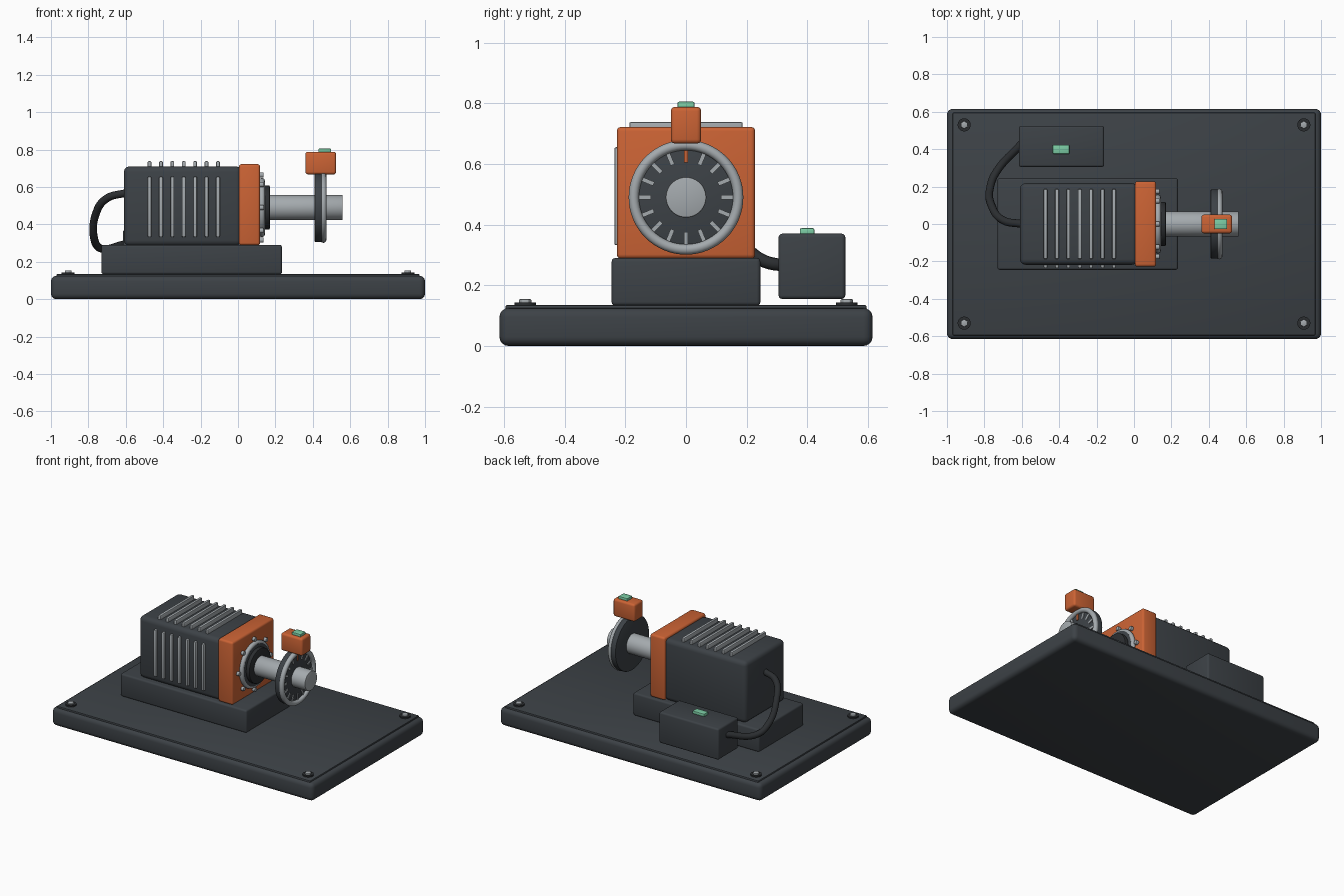
import bpy
from math import pi, sin, cos, radians
from mathutils import Matrix, Vector

cube = bpy.data.objects.get("Cube")
if cube:
    bpy.data.objects.remove(cube, do_unlink=True)


def material(name, *rgb):
    m = bpy.data.materials.new(name)
    m.use_nodes = True
    m.diffuse_color = (*rgb, 1)
    m.node_tree.nodes["Principled BSDF"].inputs["Base Color"].default_value = (*rgb, 1)
    return m


charcoal = material("charcoal paint", 0.046, 0.054, 0.062)
rubber = material("black rubber", 0.024, 0.027, 0.030)
orange = material("orange paint", 0.60, 0.125, 0.035)
steel = material("light steel", 0.37, 0.40, 0.42)
green = material("green lamp", 0.20, 0.60, 0.37)

AXIS_Z = 0.49          # height of the shaft axis


def finish(obj, name, mat, bevel=0.0, segments=3):
    obj.name = name
    obj.data.materials.append(mat)
    if bevel:
        mod = obj.modifiers.new("Bevel", 'BEVEL')
        mod.width, mod.segments = bevel, segments
        bpy.ops.object.modifier_apply(modifier=mod.name)
    bpy.ops.object.shade_smooth_by_angle(angle=radians(35))
    return obj


def box(name, x, y, z, mat, bevel=0.0, segments=3):
    """Box from (min, max) pairs along each axis."""
    bpy.ops.mesh.primitive_cube_add(size=1)
    obj = bpy.context.object
    size = [b - a for a, b in (x, y, z)]
    centre = [(a + b) / 2 for a, b in (x, y, z)]
    obj.data.transform(Matrix.Translation(centre) @ Matrix.Diagonal((*size, 1)))
    return finish(obj, name, mat, bevel, segments)


def disc_x(name, x0, x1, r, mat, y=0, z=AXIS_Z, sides=48, bevel=0.0):
    """Cylinder running along x."""
    bpy.ops.mesh.primitive_cylinder_add(vertices=sides, radius=r, depth=x1 - x0,
                                        location=((x0 + x1) / 2, y, z), rotation=(0, pi / 2, 0))
    return finish(bpy.context.object, name, mat, bevel, 2)


def disc_z(name, x, y, z0, z1, r, mat, sides=24, bevel=0.0):
    bpy.ops.mesh.primitive_cylinder_add(vertices=sides, radius=r, depth=z1 - z0,
                                        location=(x, y, (z0 + z1) / 2))
    return finish(bpy.context.object, name, mat, bevel, 2)


def ring_x(name, x, r, minor, mat):
    bpy.ops.mesh.primitive_torus_add(major_radius=r, minor_radius=minor, major_segments=64,
                                     minor_segments=12, location=(x, 0, AXIS_Z),
                                     rotation=(0, pi / 2, 0))
    return finish(bpy.context.object, name, mat)


# Base with raised deck and corner bolts
box("base", (-1, 1), (-0.615, 0.615), (0, 0.125), charcoal, 0.03, 4)
box("base_deck", (-0.97, 0.97), (-0.595, 0.595), (0.11, 0.135), charcoal, 0.006, 2)
for x in (-0.908, 0.908):
    for y in (-0.53, 0.53):
        disc_z("corner_washer", x, y, 0.13, 0.144, 0.035, rubber)
        disc_z("corner_bolt", x, y, 0.14, 0.154, 0.021, steel, 6, 0.003)

# Motor housing
box("pedestal", (-0.73, 0.235), (-0.245, 0.245), (0.133, 0.29), charcoal, 0.012)
box("motor_body", (-0.61, 0.02), (-0.218, 0.218), (0.285, 0.71), charcoal, 0.03)
box("front_plate", (0.005, 0.118), (-0.228, 0.228), (0.288, 0.722), orange, 0.014)

# Cooling fins on the top and the front side
for i in range(7):
    x = -0.473 + i * 0.061
    span = (x - 0.01, x + 0.01)
    box("top_fin", span, (-0.187, 0.187), (0.69, 0.738), steel, 0.006, 2)
    box("side_fin", span, (-0.236, -0.2), (0.332, 0.655), steel, 0.006, 2)

# Bearing flange with a circle of bolts
ring_x("flange_ring", 0.128, 0.142, 0.016, steel)
disc_x("flange_disc", 0.11, 0.145, 0.142, charcoal, bevel=0.004)
disc_x("bearing_collar", 0.14, 0.17, 0.118, rubber, bevel=0.006)
for i in range(8):
    a = i * pi / 4
    disc_x("flange_bolt", 0.112, 0.137, 0.014, steel,
           0.174 * sin(a), AXIS_Z + 0.174 * cos(a), 12, 0.003)

# Shaft and encoder wheel
disc_x("shaft", 0.16, 0.56, 0.067, steel, bevel=0.005)
disc_x("encoder_wheel", 0.41, 0.455, 0.185, charcoal, bevel=0.005)
ring_x("wheel_rim", 0.456, 0.172, 0.017, steel)
for i in range(16):
    mark = box("wheel_mark", (0.451, 0.46), (-0.007, 0.007), (0.115, 0.155),
               steel if i else orange)
    mark.location.z = AXIS_Z
    mark.rotation_euler.x = i * pi / 8

# Sensor head above the wheel
box("sensor_head", (0.36, 0.525), (-0.05, 0.05), (0.667, 0.788), orange, 0.014)
box("sensor_lamp", (0.43, 0.498), (-0.028, 0.028), (0.78, 0.805), green, 0.005, 2)

# Control box
box("control_box", (-0.615, -0.16), (0.305, 0.525), (0.155, 0.37), charcoal, 0.012)
box("control_lamp", (-0.435, -0.345), (0.375, 0.423), (0.365, 0.388), green, 0.005, 2)

# Cable from the motor back to the control box
path = [(-0.60, 0.0, 0.568), (-0.70, 0.02, 0.54), (-0.762, 0.10, 0.45),
        (-0.768, 0.20, 0.32), (-0.735, 0.28, 0.272), (-0.60, 0.43, 0.295)]
curve = bpy.data.curves.new("cable", 'CURVE')
curve.dimensions = '3D'
curve.bevel_depth, curve.bevel_resolution = 0.021, 3
curve.resolution_u = 10
curve.use_fill_caps = True
spline = curve.splines.new('BEZIER')
spline.bezier_points.add(len(path) - 1)
for point, co in zip(spline.bezier_points, path):
    point.co = Vector(co)
    point.handle_left_type = point.handle_right_type = 'AUTO'
curve.materials.append(rubber)
bpy.context.collection.objects.link(bpy.data.objects.new("cable", curve))
